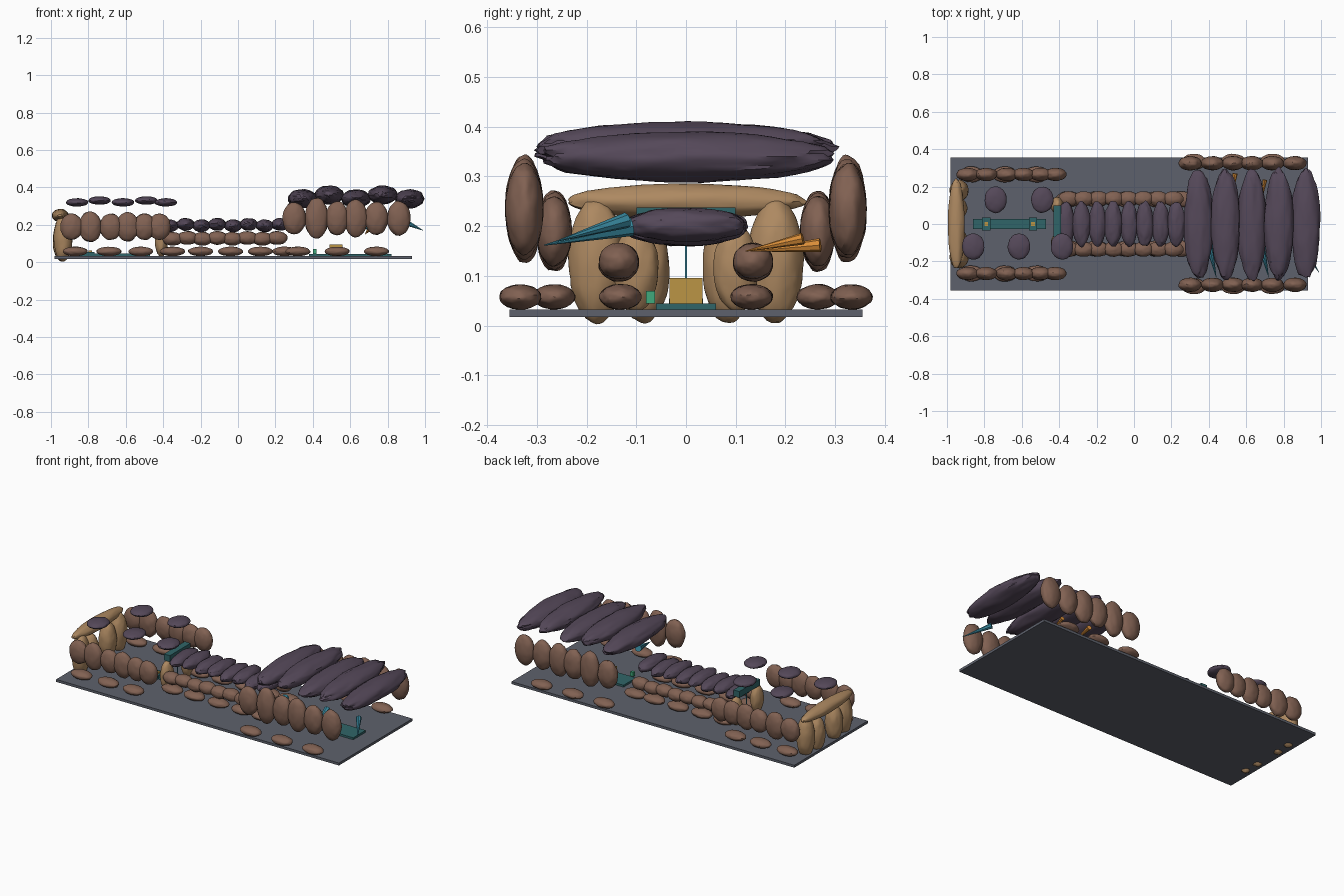
import bpy, random
from mathutils import Vector, noise

if "Cube" in bpy.data.objects:
    bpy.data.objects.remove(bpy.data.objects["Cube"])

random.seed(4)


def mat(name, col):
    m = bpy.data.materials.new(name)
    m.diffuse_color = (*col, 1)
    m.use_nodes = True
    m.node_tree.nodes["Principled BSDF"].inputs["Base Color"].default_value = m.diffuse_color
    return m


SLAB = mat("slate", (0.11, 0.12, 0.15))
BROWN = mat("brown_stone", (0.22, 0.12, 0.085))
TAN = mat("tan_stone", (0.42, 0.25, 0.12))
PURPLE = mat("purple_stone", (0.09, 0.065, 0.10))
TEAL_DARK = mat("dark_teal", (0.03, 0.13, 0.14))
TEAL = mat("teal", (0.04, 0.25, 0.35))
ORANGE = mat("orange", (0.7, 0.27, 0.04))
GOLD = mat("gold", (0.5, 0.3, 0.06))
GREEN = mat("green", (0.05, 0.4, 0.2))


def stone(name, loc, half, m, rough=0.05, rot=(0, 0, 0)):
    """Lumpy ellipsoid with the given half extents."""
    bpy.ops.mesh.primitive_ico_sphere_add(subdivisions=4, radius=1, location=loc, rotation=rot)
    o = bpy.context.object
    o.name = name
    off = Vector([random.uniform(-50, 50) for _ in range(3)])
    for v in o.data.vertices:
        n = v.co.copy()
        k = 1 + rough * (noise.noise(n * 2 + off) + 0.5 * noise.noise(n * 6 + off))
        v.co = Vector([n[i] * half[i] * k for i in range(3)])
    o.data.materials.append(m)
    bpy.ops.object.shade_smooth_by_angle()
    return o


def box(name, lo, hi, m):
    bpy.ops.mesh.primitive_cube_add(size=1, location=[(a + b) / 2 for a, b in zip(lo, hi)])
    o = bpy.context.object
    o.name = name
    o.scale = [b - a for a, b in zip(lo, hi)]
    o.data.materials.append(m)
    return o


def spike(name, base, tip, r, m):
    b, t = Vector(base), Vector(tip)
    d = t - b
    bpy.ops.mesh.primitive_cone_add(vertices=8, radius1=r, radius2=0.001, depth=d.length,
                                    location=(b + t) / 2,
                                    rotation=d.to_track_quat('Z', 'Y').to_euler())
    o = bpy.context.object
    o.name = name
    o.data.materials.append(m)


# ground slab
box("base_slab", (-0.98, -0.355, 0.018), (0.93, 0.355, 0.033), SLAB)

# wall stones and footing stones, both sides
for s in (-1, 1):
    for x, hz in zip((-0.89, -0.79, -0.68, -0.59, -0.50, -0.42),
                     (0.07, 0.082, 0.07, 0.078, 0.07, 0.07)):
        stone("chamber_wall_stone", (x, s * 0.265, 0.19), (0.06, 0.035, hz), BROWN)
    for i in range(8):
        stone("passage_wall_stone", (-0.35 + i * 0.08, s * 0.135, 0.125 + 0.005 * (i % 2)),
              (0.055, 0.04, 0.036), BROWN)
    for x, hz in zip((0.30, 0.42, 0.53, 0.63, 0.74, 0.86),
                     (0.085, 0.108, 0.09, 0.10, 0.088, 0.092)):
        stone("entrance_wall_stone", (x, s * 0.325, 0.235), (0.062, 0.038, hz), BROWN)
    for y, xs in ((0.265, (-0.87, -0.69, -0.52)),
                  (0.132, (-0.35, -0.20, -0.04, 0.12, 0.25)),
                  (0.333, (0.32, 0.53, 0.74))):
        for x in xs:
            stone("footing_stone", (x, s * y, 0.058), (0.066, 0.042, 0.025), BROWN)

    # end wall uprights and doorway jambs
    stone("end_upright_outer", (-0.935, s * 0.18, 0.130), (0.05, 0.056, 0.125), TAN)
    stone("end_upright_inner", (-0.94, s * 0.085, 0.115), (0.05, 0.052, 0.11), TAN)
    stone("door_jamb", (-0.41, s * 0.10, 0.115), (0.034, 0.045, 0.085), TAN)

stone("end_lintel", (-0.95, 0, 0.25), (0.045, 0.24, 0.035), TAN)
box("door_lintel", (-0.43, -0.10, 0.20), (-0.39, 0.10, 0.238), TEAL_DARK)

# floating chamber cap stones
for i, x in enumerate((-0.86, -0.74, -0.615, -0.49, -0.385)):
    stone("chamber_cap", (x, 0.13 if i % 2 else -0.12, 0.33 if i % 2 else 0.32),
          (0.06, 0.07, 0.022), PURPLE)

# passage roof stones
for i in range(8):
    stone("passage_roof_stone", (-0.365 + i * 0.0845, 0, 0.195 + 0.008 * (i % 2)),
          (0.047, 0.12, 0.034), PURPLE, 0.08)

# entrance roof stones
for i, x in enumerate((0.345, 0.49, 0.63, 0.775, 0.918)):
    stone("entrance_roof_stone", (x, 0, 0.36 if i % 2 else 0.34),
          (0.078, 0.293, 0.05), PURPLE, 0.08)

# floor fittings
box("chamber_floor_rail", (-0.86, -0.027, 0.033), (-0.47, 0.027, 0.046), TEAL_DARK)
for x in (-0.79, -0.54):
    box("rail_post", (x - 0.022, -0.034, 0.033), (x + 0.022, 0.034, 0.055), TEAL_DARK)
    box("rail_stud", (x - 0.01, -0.01, 0.055), (x + 0.01, 0.01, 0.062), GOLD)
box("entrance_floor_strip", (0.38, -0.06, 0.033), (0.82, 0.06, 0.045), TEAL_DARK)
box("offering_block", (0.49, -0.033, 0.045), (0.56, 0.033, 0.096), GOLD)
box("marker_block", (0.40, -0.08, 0.045), (0.42, -0.062, 0.07), GREEN)
box("centre_rod", (-0.412, -0.002, 0.04), (-0.408, 0.002, 0.20), TEAL)

# slanted pointers
spike("teal_pointer", (0.90, -0.12, 0.212), (0.99, -0.26, 0.17), 0.016, TEAL)
for x in (0.40, 0.68):
    spike("teal_pointer", (x, -0.11, 0.20), (x + 0.04, -0.285, 0.162), 0.02, TEAL)
spike("orange_pointer", (0.54, 0.27, 0.162), (0.52, 0.13, 0.15), 0.014, ORANGE)
spike("orange_pointer", (0.70, 0.235, 0.175), (0.68, 0.12, 0.15), 0.012, ORANGE)
